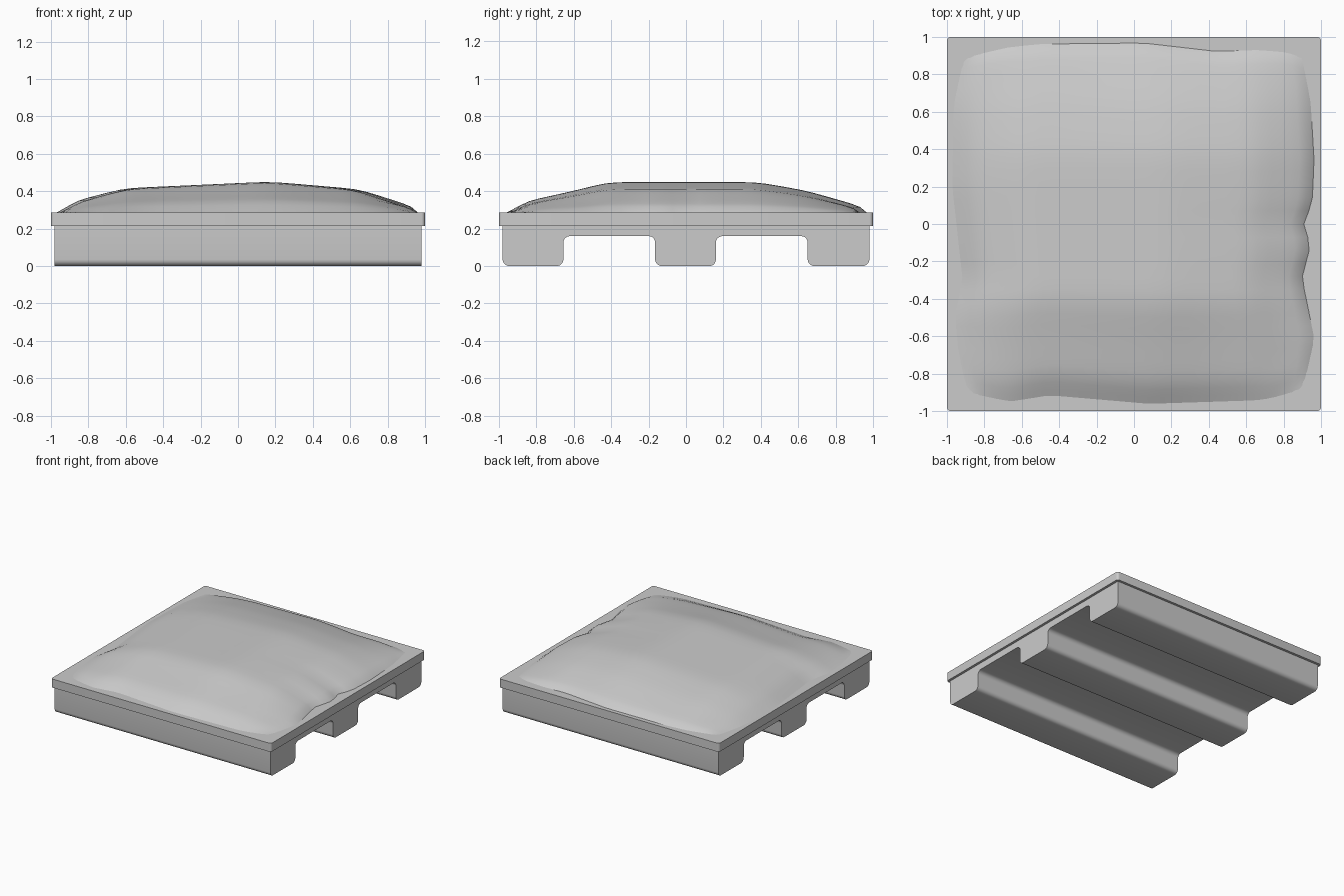
import bpy, bmesh, math

cube = bpy.data.objects.get("Cube")
if cube:
    bpy.data.objects.remove(cube, do_unlink=True)

grey = bpy.data.materials.new("light grey")
grey.use_nodes = True
colour = (0.6, 0.6, 0.6, 1)
grey.diffuse_color = colour
grey.node_tree.nodes["Principled BSDF"].inputs["Base Color"].default_value = colour


def add_object(name, bm, angle):
    bmesh.ops.recalc_face_normals(bm, faces=bm.faces)
    mesh = bpy.data.meshes.new(name)
    bm.to_mesh(mesh)
    bm.free()
    mesh.materials.append(grey)
    obj = bpy.data.objects.new(name, mesh)
    bpy.context.collection.objects.link(obj)
    bpy.ops.object.select_all(action="DESELECT")
    obj.select_set(True)
    bpy.context.view_layer.objects.active = obj
    bpy.ops.object.shade_smooth_by_angle(angle=math.radians(angle))
    return obj


def prism(name, outline, radius, to_3d, depth):
    """Extrude an outline whose corners are rounded."""
    bm = bmesh.new()
    points = []
    count = len(outline)
    for i, (a, b) in enumerate(outline):
        r = radius(a, b)
        if r == 0:
            points.append((a, b))
            continue
        ends = []
        for n in (outline[i - 1], outline[(i + 1) % count]):
            length = math.dist((a, b), n)
            ends.append((a + (n[0] - a) * r / length, b + (n[1] - b) * r / length))
        (pa, pb), (qa, qb) = ends
        ca, cb = pa + qa - a, pb + qb - b
        for k in range(6):
            t = k / 5 * math.pi / 2
            points.append((ca + (pa - ca) * math.cos(t) + (qa - ca) * math.sin(t),
                           cb + (pb - cb) * math.cos(t) + (qb - cb) * math.sin(t)))
    face = bm.faces.new([bm.verts.new(to_3d(a, b)) for a, b in points])
    new = bmesh.ops.extrude_face_region(bm, geom=[face])["geom"]
    bmesh.ops.translate(bm, vec=depth, verts=[v for v in new if isinstance(v, bmesh.types.BMVert)])
    return add_object(name, bm, 35)


def lerp(table, t):
    if t <= table[0][0]:
        return table[0][1]
    for (a, va), (b, vb) in zip(table, table[1:]):
        if t <= b:
            return va + (vb - va) * (t - a) / (b - a)
    return table[-1][1]


# Base with three feet, running from left to right
profile = [(-0.98, 0.22)]
for start, end in ((-0.98, -0.655), (-0.165, 0.16), (0.65, 0.98)):
    if start > -0.9:
        profile.append((start, 0.16))
    profile += [(start, 0), (end, 0)]
    if end < 0.9:
        profile.append((end, 0.16))
profile.append((0.98, 0.22))
prism("base_with_feet", profile, lambda y, z: 0 if z > 0.2 else 0.035,
      lambda y, z: (-0.98, y, z), (1.96, 0, 0))

# Flat slab with a small overhang
prism("top_slab", [(-1, -1), (1, -1), (1, 1), (-1, 1)], lambda x, y: 0.02,
      lambda x, y: (x, y, 0.215), (0, 0, 0.07))

# Uneven mound: edge distances and cross sections
left = [(-0.9, 0.93), (-0.5, 0.96), (-0.3, 0.92), (0.2, 0.975), (0.6, 0.97), (0.9, 0.95)]
right = [(-0.9, 0.94), (-0.62, 0.965), (-0.3, 0.9), (-0.12, 0.945), (0, 0.91),
         (0.12, 0.955), (0.35, 0.965), (0.9, 0.935)]
front = [(-0.9, 0.94), (-0.68, 0.955), (-0.46, 0.92), (0.08, 0.965), (0.75, 0.945), (0.95, 0.92)]
back = [(-0.9, 0.925), (-0.5, 0.965), (0.05, 0.97), (0.45, 0.925), (0.85, 0.94), (0.95, 0.92)]
across = [(-1, 0), (-0.87, 0.42), (-0.62, 0.79), (0.18, 1), (0.67, 0.76), (0.95, 0.25), (1, 0)]
along = [(-1, 0), (-0.87, 0.4), (-0.62, 0.72), (-0.43, 1), (0.4, 1), (0.67, 0.72), (0.95, 0.25), (1, 0)]

bm = bmesh.new()
n = 32
rows = []
for j in range(n + 1):
    row = []
    for i in range(n + 1):
        # spacing is finer towards the edges
        u, v = (math.sin((k / n - 0.5) * math.pi) * 0.4 + (2 * k / n - 1) * 0.6 for k in (i, j))
        x = u * lerp(right if u > 0 else left, v * 0.95)
        y = v * lerp(back if v > 0 else front, u * 0.95)
        # round off the corners
        pull = 1 - 0.03 * max(0, abs(u) + abs(v) - 1.7) / 0.3
        z = 0.283 + 0.168 * lerp(across, u) * lerp(along, v)
        row.append(bm.verts.new((x * pull, y * pull, z)))
    rows.append(row)
for j in range(n):
    for i in range(n):
        bm.faces.new((rows[j][i], rows[j][i + 1], rows[j + 1][i + 1], rows[j + 1][i]))
inner = [v for row in rows[2:-2] for v in row[2:-2]]
for _ in range(2):
    bmesh.ops.smooth_vert(bm, verts=inner, factor=0.5, use_axis_z=True)
rim = [e for e in bm.edges if e.is_boundary]
bmesh.ops.contextual_create(bm, geom=rim)
add_object("soft_mound", bm, 60)
